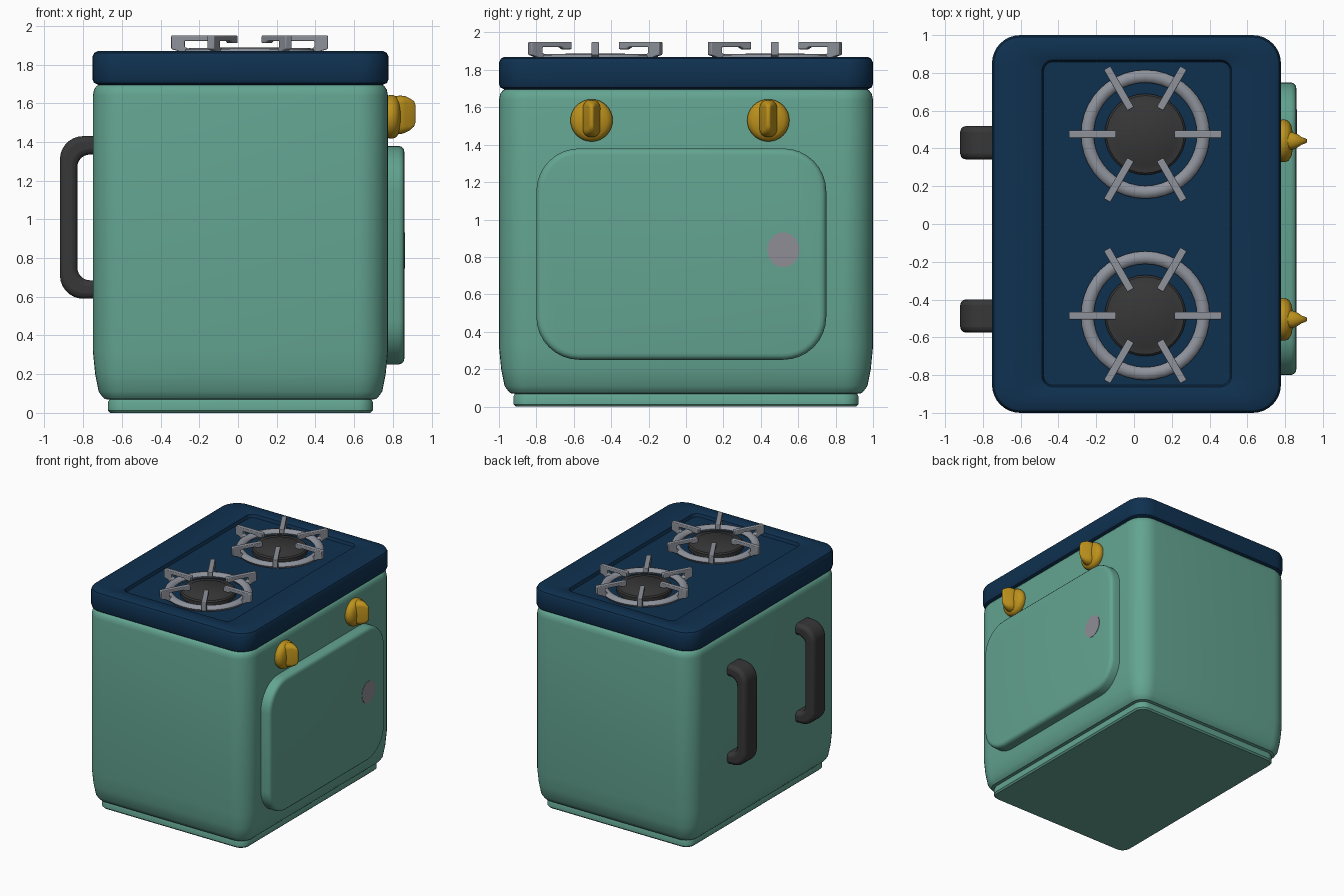
import bpy, bmesh, math

if "Cube" in bpy.data.objects:
    bpy.data.objects.remove(bpy.data.objects["Cube"])


def material(name, rgb):
    m = bpy.data.materials.new(name)
    lin = [((c / 255 + 0.055) / 1.055) ** 2.4 for c in rgb]
    m.diffuse_color = (*lin, 1)
    m.use_nodes = True
    m.node_tree.nodes["Principled BSDF"].inputs["Base Color"].default_value = m.diffuse_color
    return m


TEAL = material("teal enamel", (99, 164, 145))
NAVY = material("navy top", (15, 49, 80))
GOLD = material("gold knob", (188, 145, 28))
DARK = material("dark iron", (55, 55, 56))
GREY = material("grey metal", (142, 146, 155))
SPOT = material("pinkish grey", (143, 141, 150))


def finish(bm, name, mat, angle=35, bevel=0):
    bmesh.ops.recalc_face_normals(bm, faces=bm.faces)
    me = bpy.data.meshes.new(name)
    bm.to_mesh(me)
    bm.free()
    me.materials.append(mat)
    ob = bpy.data.objects.new(name, me)
    bpy.context.collection.objects.link(ob)
    if bevel:
        b = ob.modifiers.new("bevel", 'BEVEL')
        b.width, b.segments, b.limit_method, b.angle_limit = bevel, 3, 'ANGLE', math.radians(50)
    bpy.ops.object.select_all(action='DESELECT')
    ob.select_set(True)
    bpy.context.view_layer.objects.active = ob
    bpy.ops.object.shade_smooth_by_angle(angle=math.radians(angle))
    return ob


def rounded_rect(u0, u1, v0, v1, r, inset=0, seg=8):
    u0, u1, v0, v1 = u0 + inset, u1 - inset, v0 + inset, v1 - inset
    r = max(r - inset, 0.006)
    pts = []
    for i, (u, v) in enumerate([(u1 - r, v1 - r), (u0 + r, v1 - r), (u0 + r, v0 + r), (u1 - r, v0 + r)]):
        for k in range(seg + 1):
            a = math.pi / 2 * (i + k / seg)
            pts.append((u + r * math.cos(a), v + r * math.sin(a)))
    return pts


def circle(u, v, r, n=32, rv=None):
    return [(u + r * math.cos(2 * math.pi * i / n), v + (rv or r) * math.sin(2 * math.pi * i / n))
            for i in range(n)]


def loft(name, loops, mat, axis='z', angle=35):
    """Skin (outline, height) pairs along an axis and cap both ends."""
    bm = bmesh.new()
    rings = []
    for pts, h in loops:
        rings.append([bm.verts.new((u, v, h) if axis == 'z' else (h, u, v)) for u, v in pts])
    n = len(rings[0])
    for a, b in zip(rings, rings[1:]):
        for i in range(n):
            j = (i + 1) % n
            bm.faces.new((a[i], a[j], b[j], b[i]))
    bm.faces.new(rings[0])
    bm.faces.new(rings[-1])
    return finish(bm, name, mat, angle)


def prism(name, pts, width, mat, bevel):
    """Extrude an x-z outline along y, centred on y = 0."""
    bm = bmesh.new()
    a = [bm.verts.new((x, -width / 2, z)) for x, z in pts]
    b = [bm.verts.new((x, width / 2, z)) for x, z in pts]
    bm.faces.new(a)
    bm.faces.new(b)
    for i in range(len(pts)):
        j = (i + 1) % len(pts)
        bm.faces.new((a[i], a[j], b[j], b[i]))
    return finish(bm, name, mat, 35, bevel)


# Oven body with stepped plinth
BOX = (-0.75, 0.775, -1, 1, 0.16)
loft("oven_body", [(rounded_rect(*BOX, i), z) for i, z in [
    (0.09, 0), (0.078, 0.012), (0.078, 0.055), (0.085, 0.068), (0.06, 0.072), (0.048, 0.085),
    (0.03, 0.11), (0.012, 0.2), (0, 0.32), (0, 1.64), (0.006, 1.67), (0.02, 1.69), (0.04, 1.7)]], TEAL)

# Hob top with sunken tray
SLAB = (-0.752, 0.778, -1, 1, 0.15)
TRAY = (-0.49, 0.52, -0.865, 0.87, 0.06)
loft("hob_top", [(rounded_rect(*SLAB, i), z) for i, z in [
    (0.03, 1.695), (0.008, 1.705), (0, 1.725), (0, 1.84), (0.01, 1.86), (0.03, 1.87)]] +
    [(rounded_rect(*TRAY, i), z) for i, z in [(-0.005, 1.87), (0.003, 1.865), (0.012, 1.84)]], NAVY)

# Oven door and the spot on it
DOOR = (-0.80, 0.75, 0.25, 1.38, 0.23)
loft("oven_door", [(rounded_rect(*DOOR, i), x) for i, x in [
    (0, 0.74), (0, 0.83), (0.006, 0.847), (0.018, 0.857), (0.035, 0.86)]], TEAL, 'x')
loft("door_spot", [(circle(0.52, 0.838, 0.086, 28, 0.093), x) for x in (0.855, 0.863)], SPOT, 'x')

# Control knobs: round base with a pointed grip
for side, y in (("front", -0.505), ("back", 0.44)):
    z = 1.53
    loft(side + "_knob_base", [(circle(y, z, r), x) for r, x in [
        (0.105, 0.76), (0.113, 0.785), (0.113, 0.80), (0.105, 0.818), (0.085, 0.832), (0.04, 0.842)]],
        GOLD, 'x', 50)
    loft(side + "_knob_grip", [
        (rounded_rect(y - w, y + w, z - lo, z + hi, w * 0.9, seg=4), x) for w, lo, hi, x in [
            (0.05, 0.09, 0.105, 0.80), (0.046, 0.09, 0.11, 0.84), (0.036, 0.082, 0.106, 0.865),
            (0.02, 0.07, 0.095, 0.888), (0.012, 0.05, 0.08, 0.91), (0.007, 0.03, 0.06, 0.917)]],
        GOLD, 'x', 50)


# Handles on the left side
def arc(cx, cz, r, a0, a1, n=7):
    return [(cx + r * math.cos(math.radians(a0 + (a1 - a0) * k / n)),
             cz + r * math.sin(math.radians(a0 + (a1 - a0) * k / n))) for k in range(n + 1)]


outline = [(-0.72, 1.43)] + arc(-0.80, 1.31, 0.12, 90, 180) + arc(-0.80, 0.71, 0.12, 180, 270) + [(-0.72, 0.59)]
outline += [(-0.72, 0.685)] + arc(-0.765, 0.75, 0.065, 270, 180) + arc(-0.765, 1.27, 0.065, 180, 90) + [(-0.72, 1.335)]
for side, y in (("front", -0.487), ("back", 0.43)):
    prism(side + "_handle", outline, 0.176, DARK, 0.03).location.y = y

# Burners: dark cap, ring and six grate arms
ARM = [(0.155, 1.95), (0.405, 1.95), (0.405, 1.88), (0.37, 1.87), (0.34, 1.85), (0.30, 1.85),
       (0.30, 1.875), (0.335, 1.89), (0.335, 1.922), (0.22, 1.922), (0.20, 1.91), (0.155, 1.91)]
for side, y in (("front", -0.485), ("back", 0.475)):
    cx = 0.06
    loft(side + "_burner_cap", [(circle(cx, y, r), z) for r, z in [
        (0.215, 1.835), (0.215, 1.868), (0.205, 1.878), (0.165, 1.882), (0.155, 1.888)]], DARK)
    bm = bmesh.new()
    n, m = 40, 8
    grid = [[bm.verts.new((cx + (0.307 + 0.034 * math.cos(b)) * math.cos(a),
                           y + (0.307 + 0.034 * math.cos(b)) * math.sin(a),
                           1.862 + 0.024 * math.sin(b)))
             for b in [2 * math.pi * j / m for j in range(m)]] for a in [2 * math.pi * i / n for i in range(n)]]
    for i in range(n):
        for j in range(m):
            bm.faces.new((grid[i][j], grid[(i + 1) % n][j], grid[(i + 1) % n][(j + 1) % m], grid[i][(j + 1) % m]))
    finish(bm, side + "_burner_ring", GREY, 60)
    for k in range(6):
        arm = prism(f"{side}_grate_arm_{k + 1}", ARM, 0.04, GREY, 0.006)
        arm.location = (cx, y, 0)
        arm.rotation_euler.z = math.radians(60 * k)
